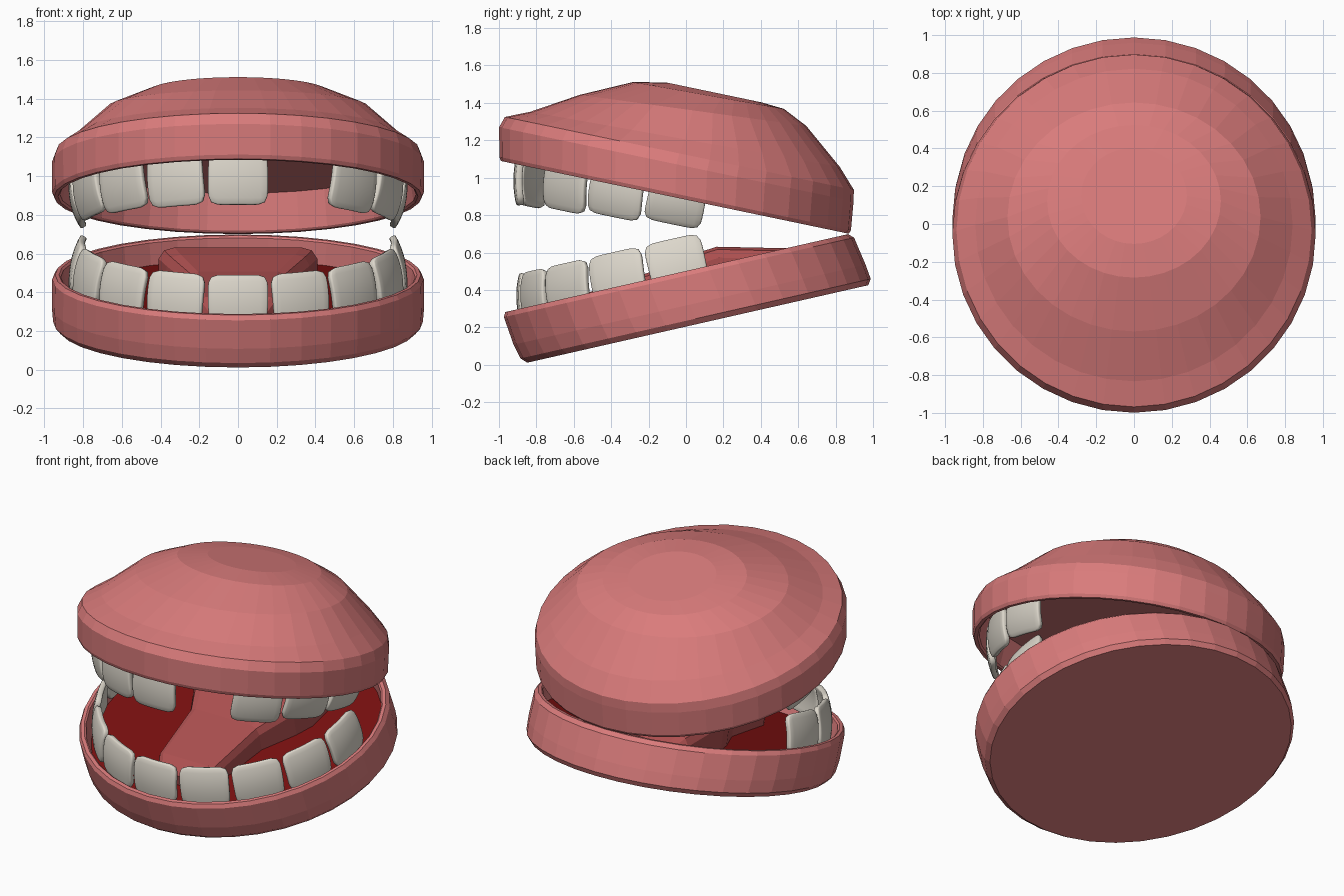
import bpy, bmesh
from math import sin, cos, pi, radians
from mathutils import Matrix

cube = bpy.data.objects.get("Cube")
if cube:
    bpy.data.objects.remove(cube)


def material(name, rgb):
    m = bpy.data.materials.new(name)
    m.use_nodes = True
    m.diffuse_color = (*rgb, 1)
    bsdf = m.node_tree.nodes["Principled BSDF"]
    bsdf.inputs["Base Color"].default_value = (*rgb, 1)
    bsdf.inputs["Roughness"].default_value = 0.7
    return m


GUM = material("gum_pink", (0.70, 0.20, 0.20))
FLOOR = material("mouth_floor_red", (0.2, 0.005, 0.005))
TONGUE = material("tongue_red", (0.42, 0.08, 0.08))
IVORY = material("tooth_ivory", (0.72, 0.68, 0.60))

# Each jaw is modelled level, with its lip at height zero, then tilted open
LOWER = Matrix.Translation((0, -0.05, 0.49)) @ Matrix.Rotation(radians(12.8), 4, "X")
UPPER = Matrix.Translation((0, -0.06, 0.895)) @ Matrix.Rotation(radians(-11.8), 4, "X")
SEGMENTS = 36


def finish(name, bm, frame, *mats):
    bmesh.ops.recalc_face_normals(bm, faces=bm.faces)
    mesh = bpy.data.meshes.new(name)
    bm.to_mesh(mesh)
    bm.free()
    for m in mats:
        mesh.materials.append(m)
    ob = bpy.data.objects.new(name, mesh)
    bpy.context.collection.objects.link(ob)
    ob.matrix_world = frame
    return ob


def loft(bm, loops):
    """Skin closed loops of points and cap both ends; returns the first cap."""
    rows = [[bm.verts.new(p) for p in loop] for loop in loops]
    n = len(rows[0])
    for a, b in zip(rows, rows[1:]):
        for i in range(n):
            j = (i + 1) % n
            bm.faces.new((a[i], a[j], b[j], b[i]))
    bm.faces.new(rows[-1])
    return bm.faces.new(rows[0])


def ring(rx, ry, centre, height, slope=0):
    angles = [2 * pi * i / SEGMENTS for i in range(SEGMENTS)]
    return [(rx * sin(a), centre - ry * cos(a), height - slope * ry * cos(a)) for a in angles]


# Lower jaw: shallow bowl with a dark floor
bm = bmesh.new()
floor = loft(bm, [
    ring(0.90, 0.90, 0.01, -0.13),
    ring(0.915, 0.905, 0, -0.01),
    ring(0.925, 0.915, 0, 0),
    ring(0.945, 0.94, 0, 0),
    ring(0.96, 0.96, 0.007, -0.025),
    ring(0.962, 0.965, 0.03, -0.18),
    ring(0.955, 0.96, 0.045, -0.26),
    ring(0.93, 0.935, 0.05, -0.29),
])
floor.material_index = 1
finish("lower_jaw", bm, LOWER, GUM, FLOOR)

# Upper jaw: hollow underneath, domed on top
bm = bmesh.new()
loft(bm, [
    ring(0.89, 0.89, -0.01, 0.2),
    ring(0.92, 0.915, 0, 0.01),
    ring(0.93, 0.925, 0, 0),
    ring(0.95, 0.95, 0, 0),
    ring(0.96, 0.96, -0.002, 0.02),
    ring(0.962, 0.968, -0.028, 0.175),
    ring(0.94, 0.953, -0.024, 0.235),
    ring(0.84, 0.84, -0.01, 0.315, 0.03),
    ring(0.67, 0.61, 0, 0.475, 0.07),
    ring(0.46, 0.41, 0.065, 0.57, 0.03),
    ring(0.28, 0.26, 0.09, 0.592),
])
finish("upper_jaw", bm, UPPER, GUM)

# Tongue: lofted from the tip to the wide back (position, half width, top)
BASE = -0.14
bm = bmesh.new()
sections = []
for y, w, top in [(-0.62, 0.15, -0.06), (-0.52, 0.21, 0), (-0.1, 0.26, 0.04),
                  (0.12, 0.37, 0.08), (0.24, 0.41, 0.09), (0.6, 0.40, 0), (0.68, 0.36, -0.06)]:
    side = [(w, BASE), (w, top - 0.06), (w * 0.93, top - 0.015), (w * 0.8, top)]
    outline = side + [(-x, z) for x, z in reversed(side)]
    sections.append([(x, y, z) for x, z in outline])
loft(bm, sections)
finish("tongue", bm, LOWER, TONGUE)


def tooth(name, frame, index, up, tip, tip_slope):
    """A thin curved plate with rounded corners, standing on the dental arch."""
    bm = bmesh.new()
    bmesh.ops.create_grid(bm, x_segments=8, y_segments=8, size=1)
    middle = radians(22.7) * index
    height = tip - tip_slope * cos(middle)
    root = -0.07
    for v in bm.verts:
        s, t = v.co.x, v.co.y
        f = (t * (1 - 0.1 * s ** 8) + 1) / 2
        half = radians(10.0 + 0.9 * f) * (1 - 0.1 * t ** 8)
        a = middle + s * half
        r = 0.858 - 0.055 * f ** 2.5
        v.co = (r * sin(a), -r * cos(a), up * (root + f * (height - root)))
    ob = finish(name, bm, frame, IVORY)
    solid = ob.modifiers.new("thickness", "SOLIDIFY")
    solid.thickness, solid.offset = 0.036, 0
    bevel = ob.modifiers.new("soft_edge", "BEVEL")
    bevel.width, bevel.segments, bevel.limit_method = 0.01, 2, "ANGLE"
    bevel.angle_limit = radians(50)
    ob.data.polygons.foreach_set("use_smooth", [True] * len(ob.data.polygons))


# Teeth: nine places per jaw, with one missing from the upper row
for i in range(-4, 5):
    tooth(f"lower_tooth_{i + 5}", LOWER, i, 1, 0.18, 0)
    if i != 1:
        tooth(f"upper_tooth_{i + 5}", UPPER, i, -1, 0.14, -0.07)
